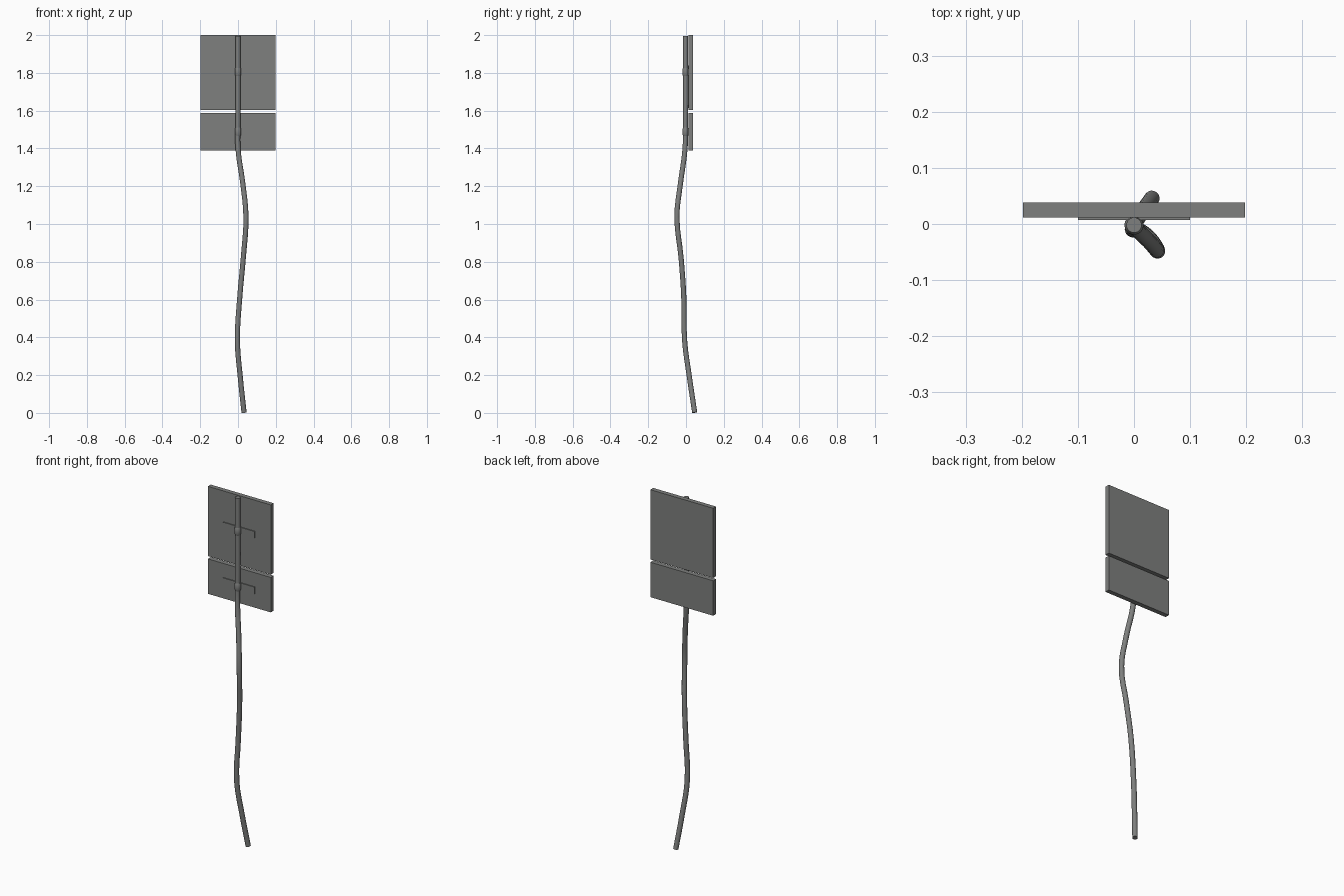
import bpy, bmesh, math
from mathutils import Vector

if "Cube" in bpy.data.objects:
    bpy.data.objects.remove(bpy.data.objects["Cube"])

PX, PY = 0.0, -0.002          # axis of the straight upper pole

# Dark weathered metal
metal = bpy.data.materials.new("dark_metal")
metal.diffuse_color = (0.21, 0.215, 0.21, 1)
metal.use_nodes = True
metal.node_tree.nodes["Principled BSDF"].inputs["Base Color"].default_value = metal.diffuse_color


def add_mesh(name, bm):
    me = bpy.data.meshes.new(name)
    bm.to_mesh(me)
    bm.free()
    me.materials.append(metal)
    ob = bpy.data.objects.new(name, me)
    bpy.context.collection.objects.link(ob)
    return ob


def add_box(name, x, y, z):
    """Box from (min, max) pairs."""
    bm = bmesh.new()
    bmesh.ops.create_cube(bm, size=1)
    for v in bm.verts:
        v.co = Vector([lo + (hi - lo) * (c + 0.5) for c, (lo, hi) in zip(v.co, (x, y, z))])
    return add_mesh(name, bm)


def select(ob):
    bpy.ops.object.select_all(action='DESELECT')
    ob.select_set(True)
    bpy.context.view_layer.objects.active = ob


def smooth(ob):
    select(ob)
    bpy.ops.object.shade_smooth_by_angle(angle=math.radians(40))


# Bent pole: swept circle along a crooked path
path = [(0.032, 0.046, 0.002), (0.012, 0.018, 0.19), (-0.003, -0.007, 0.38),
        (0.010, -0.012, 0.62), (0.028, -0.026, 0.82), (0.042, -0.048, 1.04),
        (0.026, -0.030, 1.21), (PX, -0.005, 1.40), (PX, PY, 1.55), (PX, PY, 1.996)]
cu = bpy.data.curves.new("pole_path", 'CURVE')
cu.dimensions = '3D'
cu.bevel_depth = 0.0137
cu.bevel_resolution = 6
cu.resolution_u = 4
cu.use_fill_caps = True
cu.materials.append(metal)
sp = cu.splines.new('BEZIER')
sp.bezier_points.add(len(path) - 1)
for p, co in zip(sp.bezier_points, path):
    p.co = co
    p.handle_left_type = p.handle_right_type = 'AUTO'
pole = bpy.data.objects.new("bent_pole", cu)
bpy.context.collection.objects.link(pole)
select(pole)
bpy.ops.object.convert(target='MESH')
pole = bpy.context.view_layer.objects.active
# Weld the end caps to the tube so the rims are real sharp edges
bm = bmesh.new()
bm.from_mesh(pole.data)
bmesh.ops.remove_doubles(bm, verts=bm.verts, dist=0.0001)
bm.to_mesh(pole.data)
bm.free()
smooth(pole)

# Two sign panels
add_box("upper_panel", (-0.198, 0.198), (0.012, 0.038), (1.603, 2.0))
add_box("lower_panel", (-0.198, 0.198), (0.012, 0.038), (1.388, 1.587))

# Tapered clamp collar and flat mounting strap behind each panel
SIDES = 16
for label, zc in (("upper", 1.805), ("lower", 1.488)):
    add_box(label + "_strap", (-0.1, 0.1), (0.007, 0.0125), (zc - 0.019, zc + 0.019))
    bm = bmesh.new()
    rings = []
    for r, z in ((0.0137, -0.022), (0.0172, -0.013), (0.0172, 0.013), (0.0137, 0.022)):
        rings.append([bm.verts.new((PX + r * math.cos(a), min(PY + r * math.sin(a), 0.0125), zc + z))
                      for a in (math.tau * i / SIDES for i in range(SIDES))])
    for lo, hi in zip(rings, rings[1:]):
        for i in range(SIDES):
            j = (i + 1) % SIDES
            bm.faces.new((lo[i], lo[j], hi[j], hi[i]))
    bm.faces.new(rings[0][::-1])
    bm.faces.new(rings[-1])
    smooth(add_mesh(label + "_clamp", bm))
